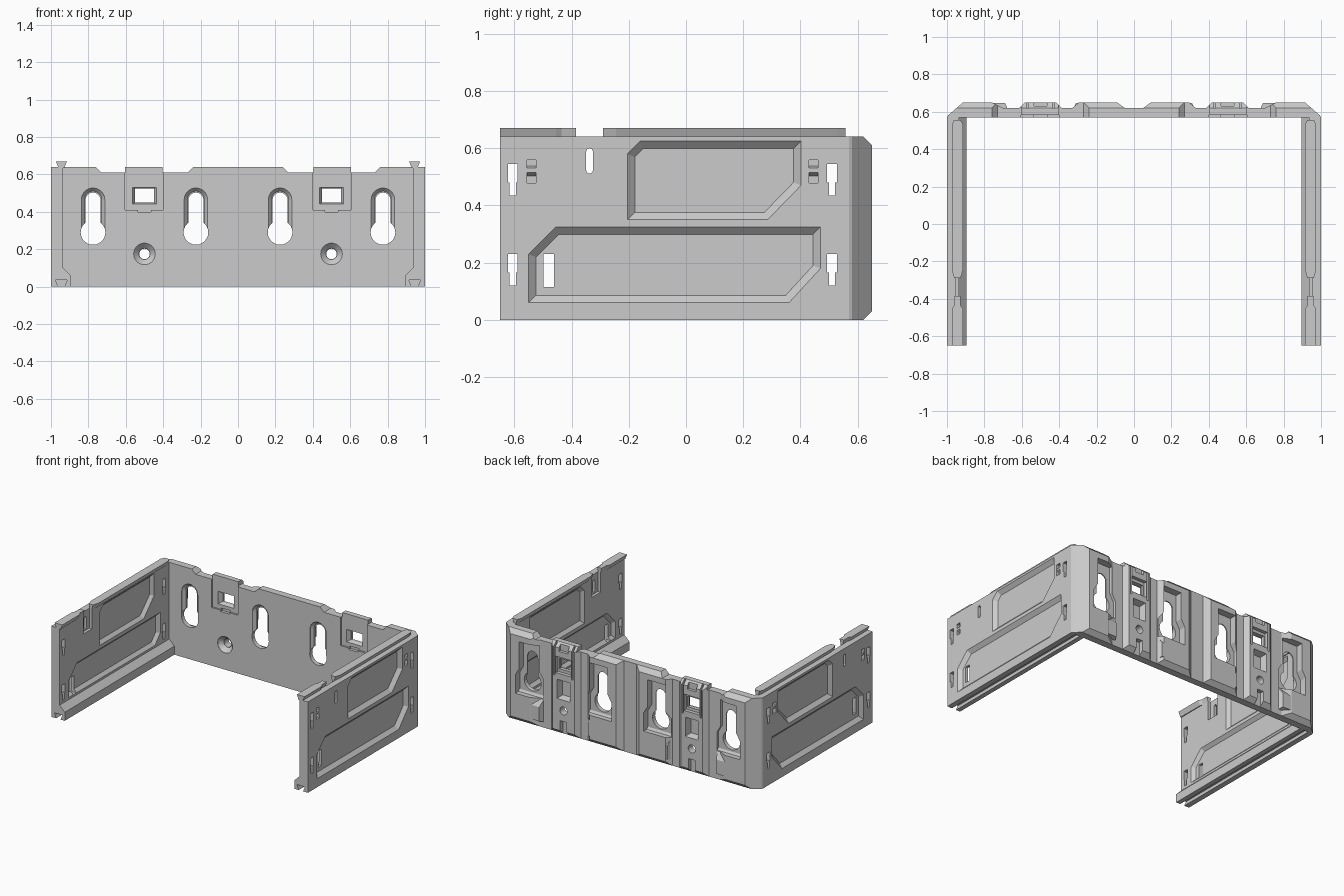
import bpy, bmesh, math

if "Cube" in bpy.data.objects:
    bpy.data.objects.remove(bpy.data.objects["Cube"])


def loft(name, axis, sections):
    """Closed solid through equal-length 2D outlines placed along an axis."""
    place = {'x': lambda a, b, d: (d, a, b),
             'y': lambda a, b, d: (a, d, b),
             'z': lambda a, b, d: (a, b, d)}[axis]
    bm = bmesh.new()
    rings = [[bm.verts.new(place(a, b, d)) for a, b in pts] for pts, d in sections]
    n = len(rings[0])
    bm.faces.new(rings[0])
    bm.faces.new(rings[-1])
    for r, s in zip(rings, rings[1:]):
        for i in range(n):
            j = (i + 1) % n
            bm.faces.new((r[i], r[j], s[j], s[i]))
    bmesh.ops.recalc_face_normals(bm, faces=bm.faces)
    mesh = bpy.data.meshes.new(name)
    bm.to_mesh(mesh)
    bm.free()
    ob = bpy.data.objects.new(name, mesh)
    bpy.context.collection.objects.link(ob)
    return ob


def rect(a0, a1, b0, b1):
    return [(a0, b0), (a1, b0), (a1, b1), (a0, b1)]


def stadium(cx, z0, z1, r, n=10):
    top = [(cx + r * math.cos(math.pi * i / n), z1 + r * math.sin(math.pi * i / n)) for i in range(n + 1)]
    bot = [(cx - r * math.cos(math.pi * i / n), z0 - r * math.sin(math.pi * i / n)) for i in range(n + 1)]
    return top + bot


def circle(cx, cz, r, n=24):
    return [(cx + r * math.cos(2 * math.pi * i / n), cz + r * math.sin(2 * math.pi * i / n)) for i in range(n)]


def inset(pts, t):
    """Inset a convex outline by t."""
    n = len(pts)
    area = sum(pts[i][0] * pts[(i + 1) % n][1] - pts[(i + 1) % n][0] * pts[i][1] for i in range(n))
    s = 1 if area > 0 else -1
    out = []
    for i in range(n):
        (ax, ay), (bx, by), (cx, cy) = pts[i - 1], pts[i], pts[(i + 1) % n]
        l1, l2 = math.hypot(bx - ax, by - ay), math.hypot(cx - bx, cy - by)
        n1 = (-(by - ay) / l1 * s, (bx - ax) / l1 * s)
        n2 = (-(cy - by) / l2 * s, (cx - bx) / l2 * s)
        k = t / (1 + n1[0] * n2[0] + n1[1] * n2[1])
        out.append((bx + (n1[0] + n2[0]) * k, by + (n1[1] + n2[1]) * k))
    return out


def cut(ob, axis, *sections):
    cutter = loft("cutter", axis, sections)
    cutter.hide_render = True
    m = ob.modifiers.new("cut", 'BOOLEAN')
    m.operation, m.solver, m.object = 'DIFFERENCE', 'EXACT', cutter
    bpy.context.view_layer.objects.active = ob
    bpy.ops.object.modifier_apply(modifier=m.name)
    bpy.data.objects.remove(cutter)


def hole(ob, axis, pts, d0, d1):
    cut(ob, axis, (pts, d0), (pts, d1))


def mirror(ob):
    m = ob.modifiers.new("mirror", 'MIRROR')
    m.use_axis = (True, False, False)


# Back plate: right half of the corrugated section
back = loft("back_plate", 'z', [(p, z) for z in (0, .64) for p in [[
    (0, .57), (1, .57), (.995, .58), (.914, .65), (.76, .65), (.70, .62), (.615, .62),
    (.585, .65), (.415, .65), (.385, .62), (.33, .62), (.295, .65), (.09, .65),
    (.05, .62), (0, .62)]]])

# Chamfered rear edges and stepped top edge
hole(back, 'x', [(.61, .65), (.66, .60), (.66, .65)], -.1, 1.1)
hole(back, 'x', [(.61, -.01), (.66, .04), (.66, -.01)], -.1, 1.1)
hole(back, 'y', [(.23, .65), (.27, .61), (.405, .61), (.405, .65)], .5, .7)
hole(back, 'y', [(.605, .65), (.605, .61), (.73, .61), (.77, .65)], .5, .7)

# Keyhole slots with rear pockets, front lead-ins and raised bases
for cx in (.225, .775):
    pocket = [(cx - .1, .2), (cx + .1, .2), (cx + .1, .33), (cx + .07, .38),
              (cx + .07, .57), (cx - .07, .57), (cx - .07, .38), (cx - .1, .33)]
    hole(back, 'y', pocket, .6, .7)
    lead = stadium(cx, .29, .465, .063)
    cut(back, 'y', (lead, .55), (lead, .573), (stadium(cx, .29, .465, .046), .592))
    hole(back, 'y', stadium(cx, .29, .463, .04), .5, .7)
    hole(back, 'y', circle(cx, .29, .066), .5, .7)
    base = loft("keyhole_base", 'y', [(rect(cx - .105, cx + .105, .035, .215), .605),
                                      (rect(cx - .085, cx + .085, .05, .15), .648)])
    mirror(base)

# Clip column: recessed panel, window, side grooves, pockets, screw hole
hole(back, 'y', rect(.4, .605, .41, .7), .5, .582)
hole(back, 'y', rect(.465, .535, .4, .42), .5, .59)
win = rect(.437, .563, .443, .53)
cut(back, 'y', (win, .57), (win, .585), (rect(.45, .55, .45, .525), .605))
hole(back, 'y', rect(.45, .55, .45, .525), .5, .7)
hole(back, 'y', rect(.44, .56, .43, .545), .625, .7)
for gx in (.43, .57):
    hole(back, 'y', rect(gx - .006, gx + .006, .41, .7), .618, .7)
sq = rect(.45, .55, .25, .385)
cut(back, 'y', (inset(sq, .012), .605), (sq, .65), (sq, .7))
hole(back, 'y', rect(.465, .535, .585, .7), .63, .7)
hole(back, 'y', rect(.475, .525, -.05, .1), .62, .7)
rim = circle(.5, .175, .058)
cut(back, 'y', (rim, .55), (rim, .572), (circle(.5, .175, .03), .6))
hole(back, 'y', circle(.5, .175, .028), .5, .7)
mirror(back)

# Side wall with inner foot flange and dovetail groove underneath
wall = loft("side_wall", 'y', [(p, y) for y in (-.65, .57) for p in [[
    (1, 0), (1, .64), (.935, .64), (.935, .10), (.895, .06), (.895, 0),
    (.928, 0), (.914, .035), (.976, .035), (.962, 0)]]])

# Recessed panels on outside and inside
upper = [(-.205, .35), (.285, .35), (.402, .47), (.402, .625), (-.16, .625), (-.205, .58)]
lower = [(-.55, .06), (.36, .06), (.47, .18), (.47, .325), (-.455, .325), (-.55, .23)]
lower_in = [(-.55, .115), (.41, .115), (.47, .18), (.47, .325), (-.455, .325), (-.55, .23)]
for p in (upper, lower):
    cut(wall, 'x', (p, 1.03), (p, 1.0), (inset(p, .026), .976))
for p in (upper, lower_in):
    cut(wall, 'x', (p, .92), (p, .935), (inset(p, .022), .956))

# Through slots: stepped keys, plain slot, latch slot
for y, z in ((-.605, .435), (-.605, .12), (.51, .435), (.51, .12)):
    hole(wall, 'x', [(y - .011, z), (y + .011, z), (y + .011, z + .045), (y + .017, z + .045),
                     (y + .017, z + .11), (y - .017, z + .11), (y - .017, z + .045),
                     (y - .011, z + .045)], .9, 1.1)
hole(wall, 'x', stadium(-.337, .523, .588, .012, 4), .9, 1.1)
hole(wall, 'x', rect(-.498, -.462, .115, .23), .9, 1.1)

# Small catch recesses and the inner notch under the rail gap
for y in (-.54, .445):
    hole(wall, 'x', rect(y - .016, y + .016, .478, .558), .98, 1.1)
    mirror(loft("catch_bump", 'y', [([(.975, .50), (.998, .515), (.998, .53), (.975, .54)], v)
                                    for v in (y - .016, y + .016)]))
hole(wall, 'x', rect(-.385, -.29, .5, .7), .9, .955)
mirror(wall)


# Dovetail rails along the wall tops, tapering at the gap
def rail(w):
    return [(.944 - w / 2, .635), (.944 + w / 2, .635), (.944 + w, .67), (.944 - w, .67)]


mirror(loft("front_rail", 'y', [(rail(.03), -.65), (rail(.03), -.455), (rail(.017), -.435), (rail(.017), -.385)]))
mirror(loft("long_rail", 'y', [(rail(.017), -.29), (rail(.03), -.245), (rail(.03), .53), (rail(.018), .557)]))
